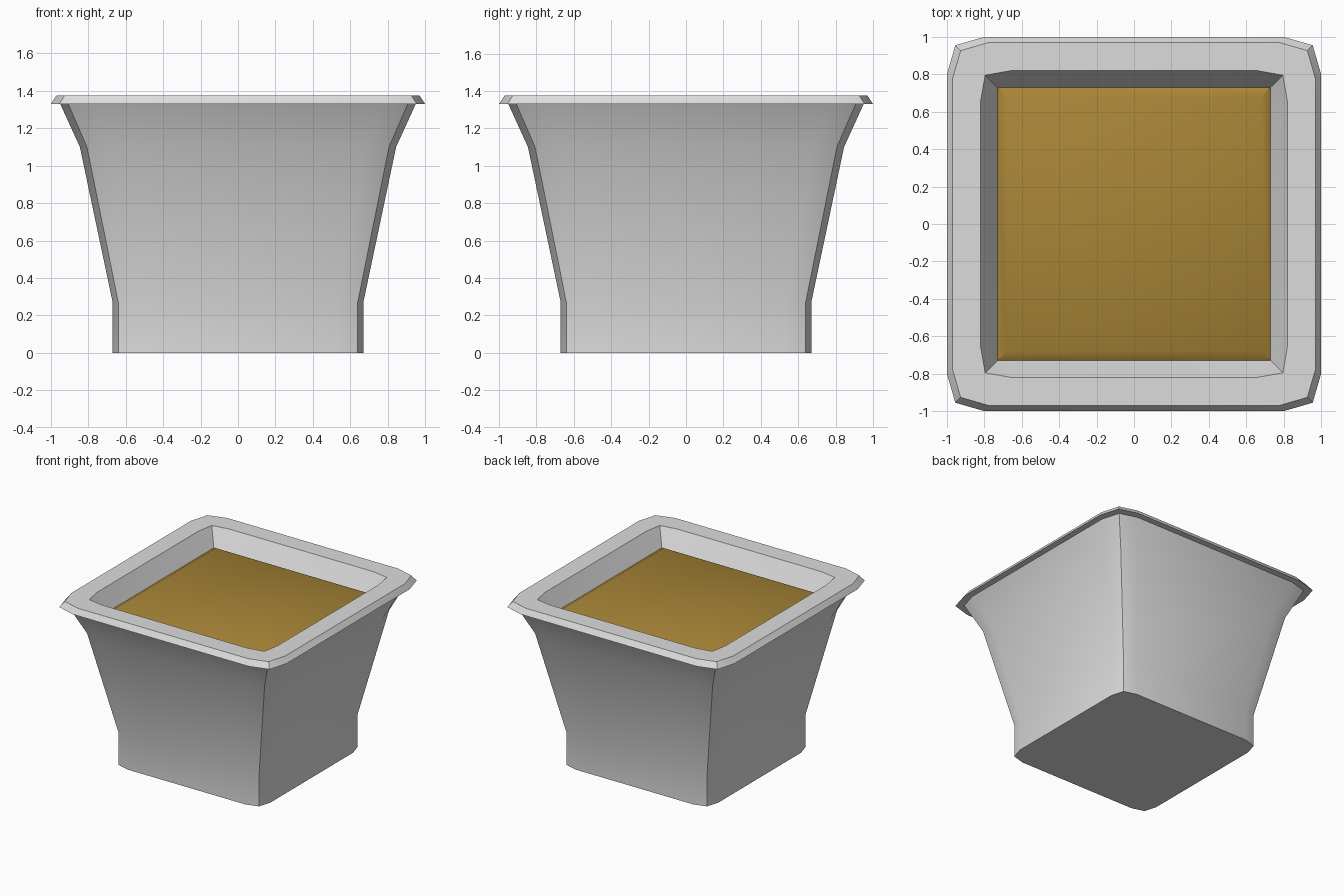
import bpy
import math

if "Cube" in bpy.data.objects:
    bpy.data.objects.remove(bpy.data.objects["Cube"])


def material(name, rgb):
    m = bpy.data.materials.new(name)
    m.diffuse_color = (*rgb, 1)
    m.use_nodes = True
    m.node_tree.nodes["Principled BSDF"].inputs["Base Color"].default_value = m.diffuse_color
    return m


def ring(h, z, mid=0.955, flat=0.8):
    """Square outline of half-width h with a three-point rounded corner."""
    corner = [(h, h * flat), (h * mid, h * mid), (h * flat, h)]
    pts = []
    for k in range(4):
        c, s = round(math.cos(k * math.pi / 2)), round(math.sin(k * math.pi / 2))
        pts += [(x * c - y * s, x * s + y * c, z) for x, y in corner]
    return pts


def loft(name, rings, mat, cap_start, cap_end, angle):
    n = len(rings[0])
    verts = [p for r in rings for p in r]
    faces = []
    for i in range(len(rings) - 1):
        for j in range(n):
            a, b = i * n + j, i * n + (j + 1) % n
            faces.append((a, b, b + n, a + n))
    if cap_start:
        faces.append(tuple(reversed(range(n))))
    if cap_end:
        faces.append(tuple(range(len(verts) - n, len(verts))))
    me = bpy.data.meshes.new(name)
    me.from_pydata(verts, [], faces)
    me.materials.append(mat)
    ob = bpy.data.objects.new(name, me)
    bpy.context.collection.objects.link(ob)
    bpy.ops.object.select_all(action='DESELECT')
    ob.select_set(True)
    bpy.context.view_layer.objects.active = ob
    bpy.ops.object.shade_smooth_by_angle(angle=math.radians(angle))
    return ob


grey = material("pale_grey", (0.72, 0.72, 0.72))
brown = material("ochre_soil", (0.39, 0.235, 0.038))

# Pot: base, flared wall, lip and inner wall down to just under the soil
loft("pot", [
    ring(0.67, 0), ring(0.67, 0.27), ring(0.845, 1.10), ring(0.95, 1.33),
    ring(1.0, 1.33), ring(0.97, 1.375), ring(0.82, 1.375, 0.97),
    ring(0.73, 1.23, 1.0, 0.85),
], grey, True, False, 35)

# Soil: square sheet with a gently raised bed


def square(h, z):
    return [(h, -h, z), (h, h, z), (-h, h, z), (-h, -h, z)]


loft("soil", [square(0.73, 1.235), square(0.68, 1.265)], brown, False, True, 40)
